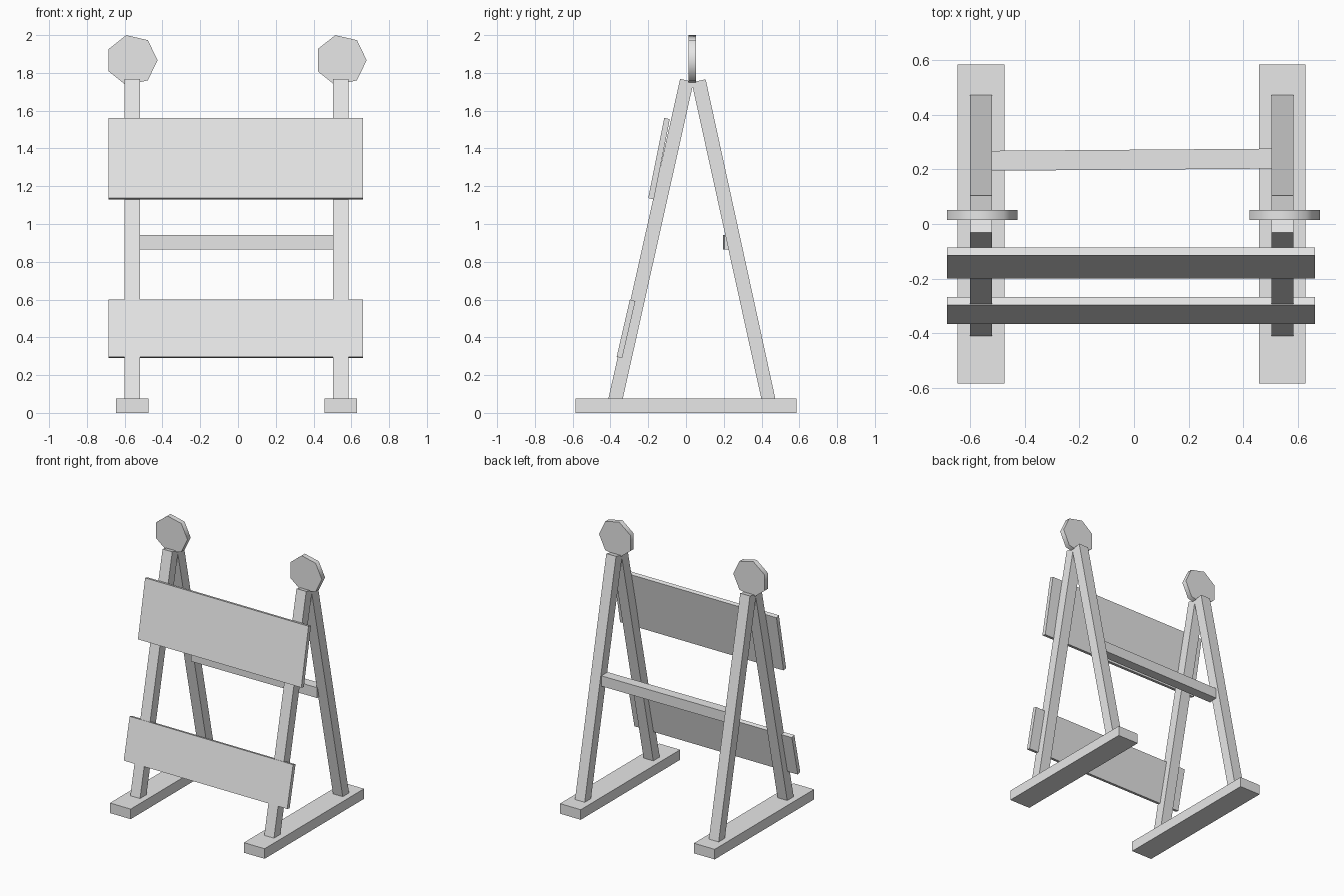
import bpy, bmesh, math
from mathutils import Vector

cube = bpy.data.objects.get("Cube")
if cube:
    bpy.data.objects.remove(cube, do_unlink=True)

# One plain grey for the whole barricade
grey = bpy.data.materials.new("light_grey")
grey.use_nodes = True
grey.diffuse_color = (0.8, 0.8, 0.8, 1)
grey.node_tree.nodes["Principled BSDF"].inputs["Base Color"].default_value = (0.8, 0.8, 0.8, 1)


def extrude(name, outline, offset, smooth_rim=False):
    """Closed prism: a 3D outline swept along an offset vector."""
    bm = bmesh.new()
    cap = bm.faces.new([bm.verts.new(p) for p in outline])
    result = bmesh.ops.extrude_face_region(bm, geom=[cap], use_keep_orig=True)
    moved = [g for g in result["geom"] if isinstance(g, bmesh.types.BMVert)]
    bmesh.ops.translate(bm, verts=moved, vec=offset)
    bmesh.ops.recalc_face_normals(bm, faces=bm.faces)
    for face in bm.faces:
        face.smooth = smooth_rim and len(face.verts) == 4
    mesh = bpy.data.meshes.new(name)
    bm.to_mesh(mesh)
    bm.free()
    mesh.materials.append(grey)
    obj = bpy.data.objects.new(name, mesh)
    bpy.context.collection.objects.link(obj)
    return obj


def side_profile(name, points, x0, x1):
    """Part with a (y, z) side profile running from x0 to x1."""
    return extrude(name, [(x0, y, z) for y, z in points], Vector((x1 - x0, 0, 0)))


base = [(-0.585, 0), (0.585, 0), (0.585, 0.075), (-0.585, 0.075)]
front_leg = [(-0.412, 0.07), (-0.336, 0.07), (0.04, 1.752), (-0.031, 1.768)]
back_leg = [(0.474, 0.07), (0.4, 0.07), (0.03, 1.75), (0.104, 1.766)]

# Two A-frames, each with a foot, two legs and a seven-sided lamp
for side, foot_x, leg_x, lamp_x in (("right", -0.646, -0.6, -0.562),
                                    ("left", 0.458, 0.504, 0.545)):
    side_profile(side + "_foot", base, foot_x, foot_x + 0.171)
    side_profile(side + "_front_leg", front_leg, leg_x, leg_x + 0.08)
    side_profile(side + "_back_leg", back_leg, leg_x, leg_x + 0.08)
    angles = [math.tau * i / 7 for i in range(7)]
    ring = [(lamp_x + 0.136 * math.cos(a), 0.014, 1.867 + 0.136 * math.sin(a))
            for a in angles]
    extrude(side + "_lamp", ring, Vector((0, 0.038, 0)), smooth_rim=True)

# Tilted boards across the front legs
side_profile("upper_board", [(-0.2, 1.137), (-0.17, 1.13), (-0.086, 1.555), (-0.115, 1.562)],
             -0.685, 0.662)
side_profile("lower_board", [(-0.367, 0.297), (-0.338, 0.29), (-0.268, 0.592), (-0.297, 0.6)],
             -0.685, 0.662)

# Rear crossbar, very slightly skewed between the back legs
crossbar = [(-0.525, y, z) for y, z in
            [(0.195, 0.865), (0.268, 0.865), (0.268, 0.942), (0.195, 0.942)]]
extrude("rear_crossbar", crossbar, Vector((1.035, 0.008, 0)))
